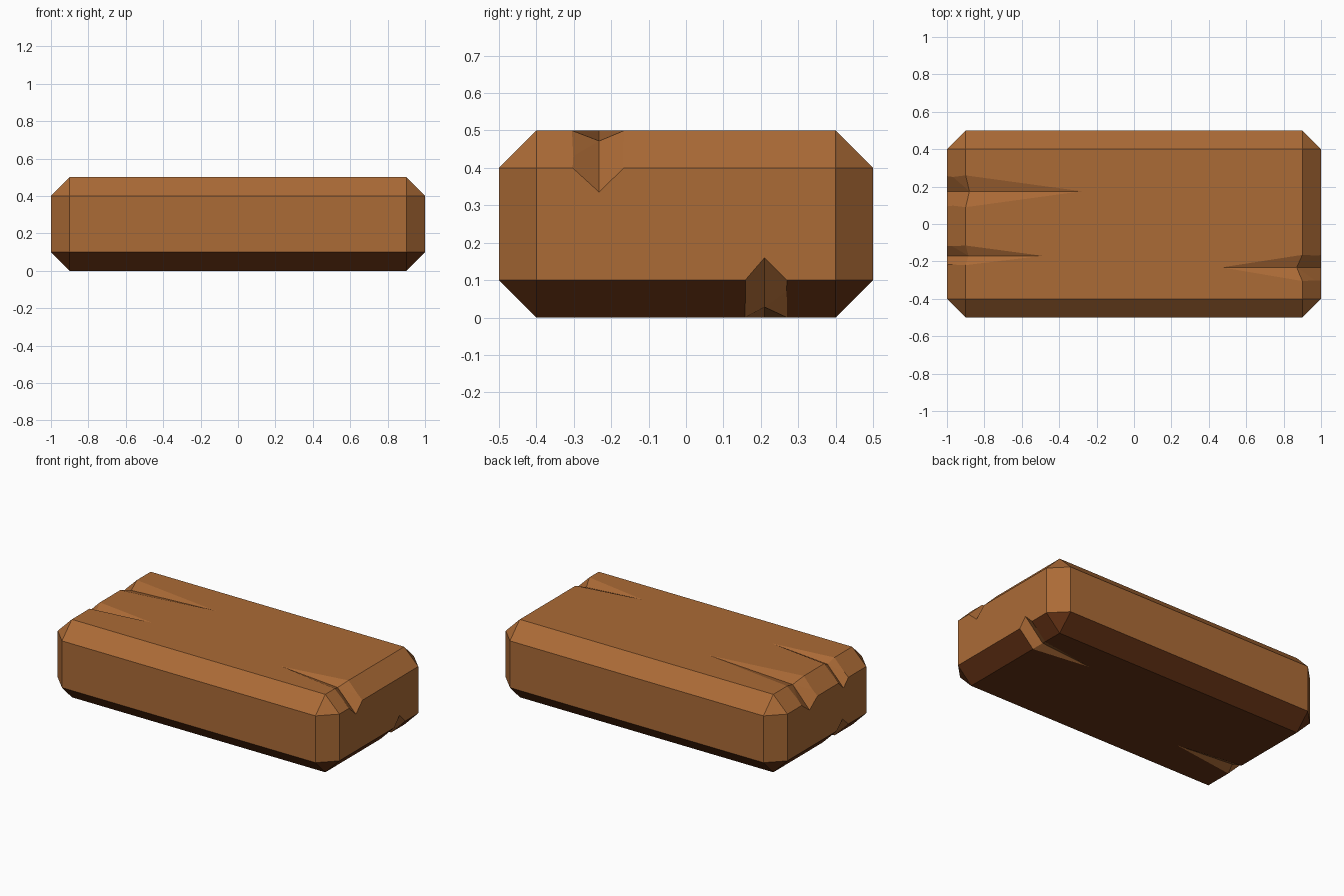
import bpy, bmesh
from mathutils import Vector

if "Cube" in bpy.data.objects:
    bpy.data.objects.remove(bpy.data.objects["Cube"])


def material(name, rgb):
    m = bpy.data.materials.new(name)
    m.diffuse_color = (*rgb, 1)
    m.use_nodes = True
    m.node_tree.nodes["Principled BSDF"].inputs["Base Color"].default_value = m.diffuse_color
    return m


wood = material("brown wood", (0.41, 0.146, 0.037))
dark = material("dark brown underside", (0.13, 0.032, 0.007))

# Chamfered plank, dark on the underside and its chamfers
bm = bmesh.new()
bmesh.ops.create_cube(bm, size=1)
for v in bm.verts:
    v.co = Vector((v.co.x * 2, v.co.y, v.co.z * 0.5 + 0.25))
bmesh.ops.bevel(bm, geom=bm.edges[:], offset=0.1, offset_type='OFFSET',
                segments=1, affect='EDGES')
for f in bm.faces:
    f.material_index = 1 if f.calc_center_median().z < 0.09 else 0
me = bpy.data.meshes.new("plank")
bm.to_mesh(me)
bm.free()
plank = bpy.data.objects.new("plank", me)
bpy.context.collection.objects.link(plank)
me.materials.append(wood)
me.materials.append(dark)


def split_cutter(i, sx, top, y0, y1, mid, tip_x, depth_x, end_depth):
    """Wedge that splits the grain at one end, walls stretched beyond the surface."""
    V = Vector
    tip, c = V((tip_x, mid, 0.5)), V((depth_x, mid, 0.472))
    d = V((1, mid, 0.4 - end_depth))
    a, b = V((0.9, y0, 0.5)), V((0.9, y1, 0.5))
    a2, b2 = V((1, y0, 0.4)), V((1, y1, 0.4))
    # carry the groove past the end face and the rims past the top
    d = c + (d - c) * 1.3
    a2, b2 = a + (a2 - a) * 1.3, b + (b2 - b) * 1.3
    tip = c + (tip - c) * 1.1
    a, b = c + (a - c) * 1.5, c + (b - c) * 1.5
    a2, b2 = d + (a2 - d) * 1.5, d + (b2 - d) * 1.5
    pts = [tip, c, d, a, b, a2, b2]
    pts = [(sx * p.x, p.y, p.z if top else 0.5 - p.z) for p in pts]
    faces = [(0, 1, 3), (0, 4, 1), (1, 2, 5), (1, 5, 3), (1, 4, 6), (1, 6, 2),
             (0, 3, 4), (3, 5, 6), (3, 6, 4), (2, 6, 5)]
    m = bpy.data.meshes.new("split cutter")
    m.from_pydata(pts, [], faces)
    k = bmesh.new()
    k.from_mesh(m)
    bmesh.ops.recalc_face_normals(k, faces=k.faces[:])
    k.to_mesh(m)
    k.free()
    m.materials.append(wood)
    ob = bpy.data.objects.new(f"split_cutter_{i}", m)
    bpy.context.collection.objects.link(ob)
    ob.hide_render = True
    return ob


# end, top?, rim y range, groove y, tip x, bend x, depth on end face
splits = [
    (1, True, -0.305, -0.165, -0.232, 0.47, 0.87, 0.065),
    (-1, True, 0.09, 0.26, 0.175, 0.28, 0.88, 0.06),
    (-1, True, -0.22, -0.115, -0.17, 0.49, 0.885, 0.05),
    (1, False, 0.158, 0.27, 0.21, 0.51, 0.87, 0.06),
    (-1, False, -0.22, -0.10, -0.16, 0.46, 0.88, 0.055),
]
cutters = [split_cutter(i, *s) for i, s in enumerate(splits)]
for c in cutters:
    mod = plank.modifiers.new("split", 'BOOLEAN')
    mod.operation = 'DIFFERENCE'
    mod.solver = 'EXACT'
    mod.object = c

# Apply the cuts and drop the cutters
bpy.context.view_layer.objects.active = plank
plank.select_set(True)
for mod in list(plank.modifiers):
    bpy.ops.object.modifier_apply(modifier=mod.name)
for c in cutters:
    bpy.data.objects.remove(c)
